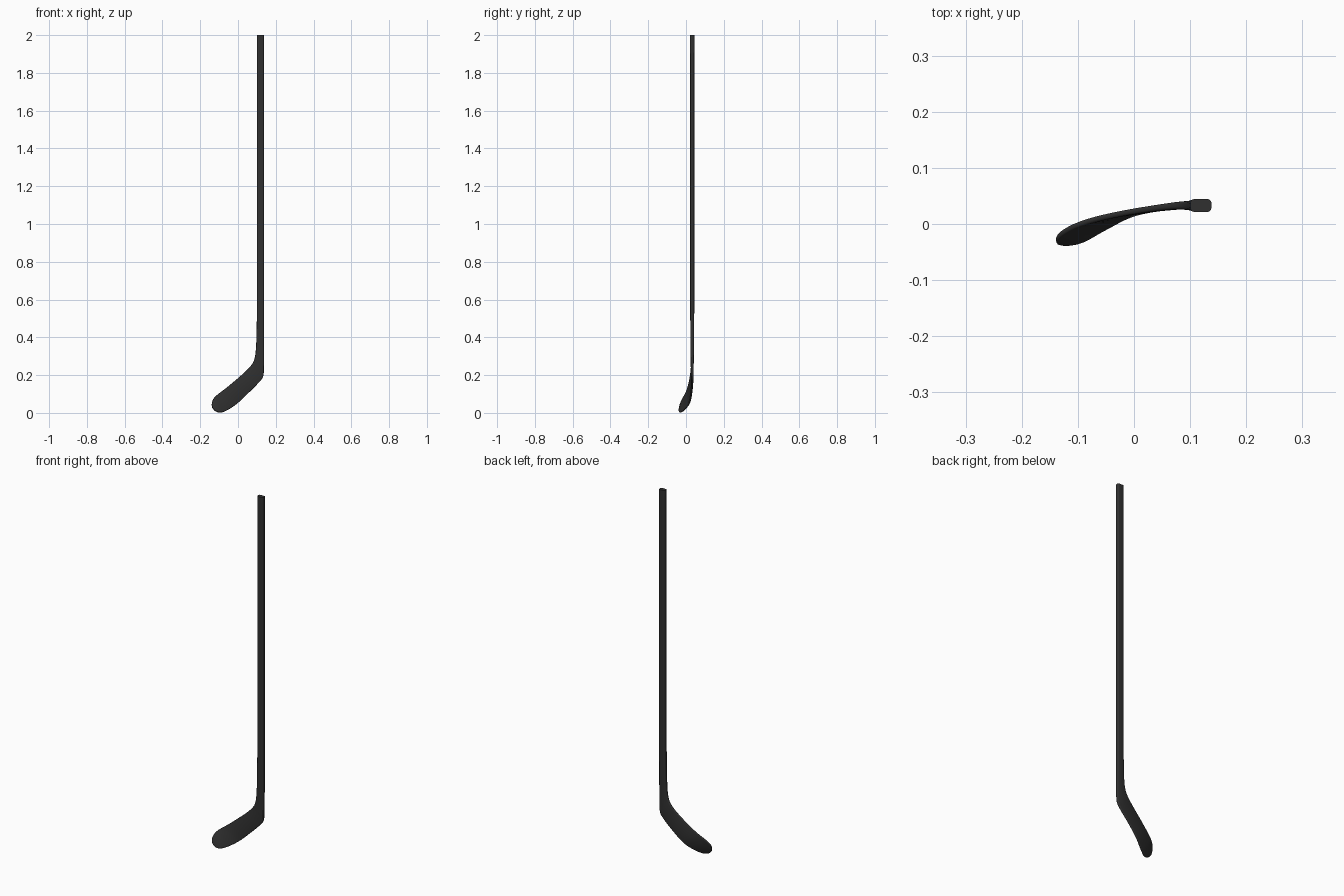
import bpy, bmesh, math
from mathutils import Vector

if "Cube" in bpy.data.objects:
    bpy.data.objects.remove(bpy.data.objects["Cube"])

black = bpy.data.materials.new("matte black")
black.diffuse_color = (0.03, 0.03, 0.03, 1)
black.use_nodes = True
black.node_tree.nodes["Principled BSDF"].inputs["Base Color"].default_value = black.diffuse_color

# Stations from shaft to toe: inner edge x, y, z / outer edge x, y, z / thickness, corner rounding
Y = 0.033
BLADE = [
    (0.101, Y, 0.60, 0.138, Y, 0.60, 0.022, 0.30),
    (0.098, Y, 0.42, 0.138, Y, 0.40, 0.020, 0.30),
    (0.094, Y, 0.33, 0.138, Y, 0.29, 0.017, 0.32),
    (0.085, Y, 0.28, 0.137, Y, 0.222, 0.015, 0.35),
    (0.068, 0.032, 0.25, 0.131, 0.034, 0.188, 0.013, 0.38),
    (0.035, 0.028, 0.215, 0.105, 0.033, 0.155, 0.011, 0.40),
    (-0.02, 0.019, 0.167, 0.055, 0.029, 0.105, 0.010, 0.42),
    (-0.07, 0.008, 0.126, 0.00, 0.018, 0.053, 0.010, 0.45),
    (-0.105, -0.003, 0.10, -0.05, -0.007, 0.018, 0.010, 0.45),
    (-0.126, -0.014, 0.08, -0.09, -0.029, 0.002, 0.010, 0.45),
    (-0.136, -0.023, 0.062, -0.119, -0.036, 0.009, 0.009, 0.45),
    (-0.139, -0.030, 0.046, -0.136, -0.034, 0.027, 0.007, 0.45),
]
SHAFT = [
    (0.1005, Y, 2.0, 0.138, Y, 2.0, 0.023, 0.30),
    (0.1005, Y, 1.91, 0.138, Y, 1.91, 0.023, 0.30),
    (0.101, Y, 1.90, 0.138, Y, 1.90, 0.022, 0.30),
    BLADE[0],
]


def smooth_rows(rows, steps):
    """Catmull-Rom interpolation between stations."""
    out = []
    for i in range(len(rows) - 1):
        p0, p1 = rows[max(i - 1, 0)], rows[i]
        p2, p3 = rows[i + 1], rows[min(i + 2, len(rows) - 1)]
        for s in range(steps):
            t = s / steps
            out.append(tuple(
                0.5 * (2 * b + (c - a) * t + (2 * a - 5 * b + 4 * c - d) * t * t
                       + (3 * b - a - 3 * c + d) * t ** 3)
                for a, b, c, d in zip(p0, p1, p2, p3)))
    return out + [rows[-1]]


def loft(name, rows, cap_start, cap_end):
    """Skin rounded-rectangle sections along the stations."""
    bm = bmesh.new()
    mids = [(Vector(r[:3]) + Vector(r[3:6])) / 2 for r in rows]
    rings = []
    for i, r in enumerate(rows):
        width = Vector(r[3:6]) - Vector(r[:3])
        w, h = width.length / 2, r[6] / 2
        u = width.normalized()
        along = mids[min(i + 1, len(rows) - 1)] - mids[max(i - 1, 0)]
        n = u.cross(along).normalized()
        rad = min(r[6] * r[7], w * 0.9)
        ring = []
        for k, (sx, sy) in enumerate(((1, 1), (-1, 1), (-1, -1), (1, -1))):
            for j in range(4):
                a = math.pi / 2 * (k + j / 3)
                px = sx * (w - rad) + rad * math.cos(a)
                py = sy * (h - rad) + rad * math.sin(a)
                ring.append(bm.verts.new(mids[i] + u * px + n * py))
        rings.append(ring)
    for a, b in zip(rings, rings[1:]):
        for k in range(len(a)):
            m = (k + 1) % len(a)
            bm.faces.new((a[k], a[m], b[m], b[k]))
    if cap_start:
        bm.faces.new(rings[0])
    if cap_end:
        bm.faces.new(rings[-1])
    bmesh.ops.recalc_face_normals(bm, faces=bm.faces)
    # open tubes: make sure the first side face looks outward
    f = bm.faces[:][0]
    f.normal_update()
    if f.normal.dot(f.calc_center_median() - (mids[0] + mids[1]) / 2) < 0:
        bmesh.ops.reverse_faces(bm, faces=bm.faces[:])
    me = bpy.data.meshes.new(name)
    bm.to_mesh(me)
    bm.free()
    me.materials.append(black)
    ob = bpy.data.objects.new(name, me)
    bpy.context.collection.objects.link(ob)
    bpy.ops.object.select_all(action='DESELECT')
    ob.select_set(True)
    bpy.context.view_layer.objects.active = ob
    bpy.ops.object.shade_smooth_by_angle(angle=math.radians(40))
    return ob


# Straight shaft with a slightly thicker grip end
loft("shaft", SHAFT, True, False)
# Curved heel and blade, tapering to a rounded toe
loft("blade", smooth_rows(BLADE, 6), False, True)
